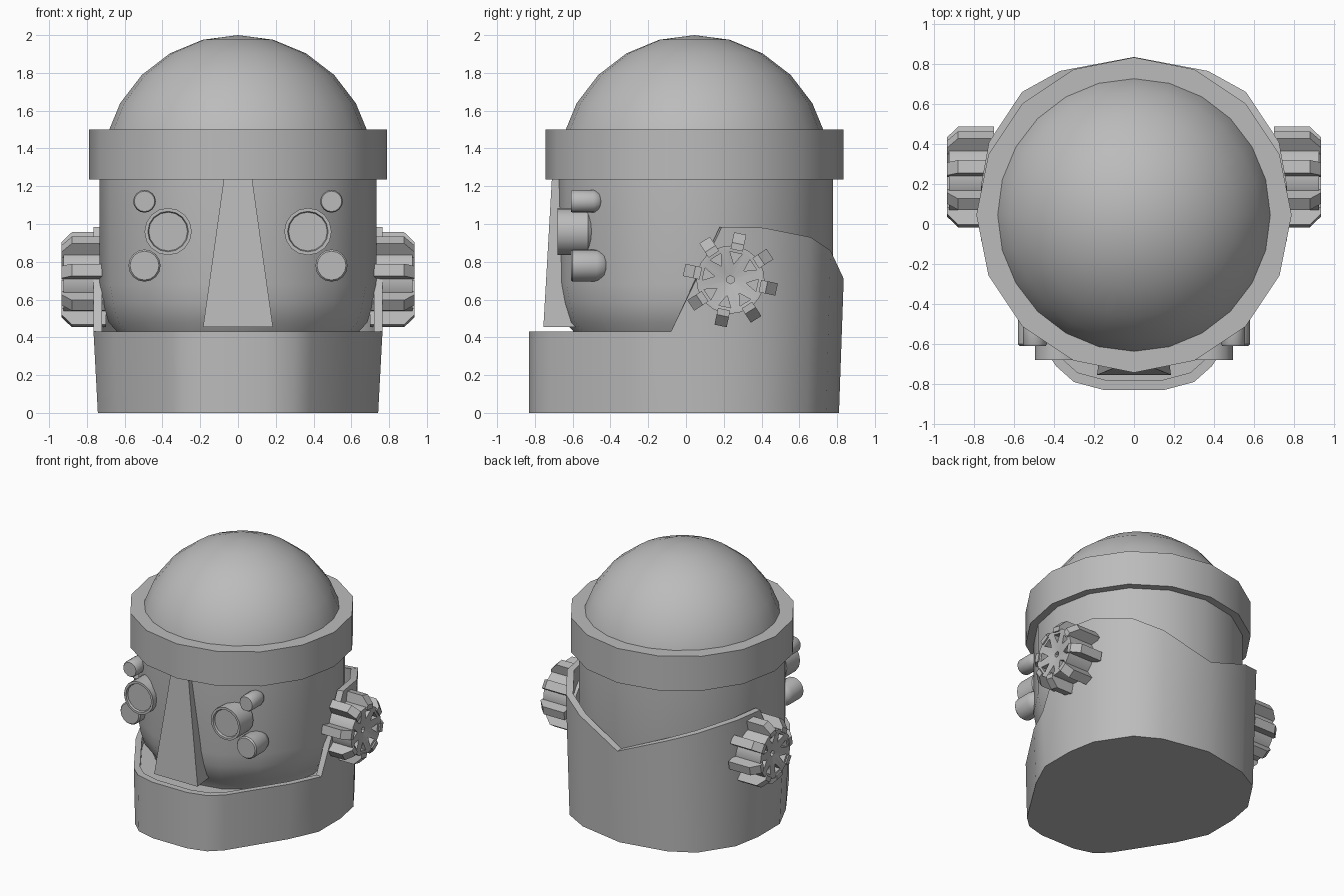
import bpy, bmesh
from math import sin, cos, pi, radians
from mathutils import Matrix, Vector

cube = bpy.data.objects.get("Cube")
if cube:
    bpy.data.objects.remove(cube, do_unlink=True)

grey = bpy.data.materials.new("plain_grey")
grey.use_nodes = True
COLOUR = (0.5, 0.5, 0.5, 1)
grey.diffuse_color = COLOUR
grey.node_tree.nodes["Principled BSDF"].inputs["Base Color"].default_value = COLOUR

CY = 0.045  # centre of the round parts in y


def finish(name, bm, matrix=Matrix(), smooth=True):
    bm.transform(matrix)
    bmesh.ops.recalc_face_normals(bm, faces=bm.faces)
    mesh = bpy.data.meshes.new(name)
    bm.to_mesh(mesh)
    bm.free()
    mesh.materials.append(grey)
    ob = bpy.data.objects.new(name, mesh)
    bpy.context.collection.objects.link(ob)
    if smooth:
        bpy.ops.object.select_all(action='DESELECT')
        ob.select_set(True)
        bpy.context.view_layer.objects.active = ob
        bpy.ops.object.shade_smooth_by_angle(angle=radians(35))
    return ob


def lathe(name, profile, segments, matrix=Matrix()):
    """Spin (radius, height) points around z; zero radii close the ends."""
    bm = bmesh.new()
    rings = []
    for r, z in profile:
        n = segments if r > 0 else 1
        rings.append([bm.verts.new((r * cos(2 * pi * i / n), r * sin(2 * pi * i / n), z))
                      for i in range(n)])
    for a, b in zip(rings, rings[1:]):
        for i in range(segments):
            j = (i + 1) % segments
            face = [a[i % len(a)], a[j % len(a)], b[j % len(b)], b[i % len(b)]]
            bm.faces.new(list(dict.fromkeys(face)))
    return finish(name, bm, matrix)


def prism(bm, bottom, top):
    """Solid between two matching outlines."""
    a, b = [[bm.verts.new(p) for p in ring] for ring in (bottom, top)]
    bm.faces.new(a)
    bm.faces.new(b)
    for i in range(len(a)):
        j = (i + 1) % len(a)
        bm.faces.new((a[i], a[j], b[j], b[i]))


# Head, brow ring and dome
centre = Matrix.Translation((0, CY, 0))
lathe("head", [(0, 0.36), (0.61, 0.36), (0.64, 0.43), (0.685, 0.48), (0.715, 0.58),
               (0.732, 0.68), (0.732, 1.3), (0, 1.3)], 16, centre)
lathe("brow_ring", [(0, 1.235), (0.788, 1.235), (0.788, 1.5), (0, 1.5)], 16, centre)
dome = [(0.72 * sin(radians(a)), 1.28 + 0.72 * cos(radians(a))) for a in range(15, 91, 15)]
lathe("dome", [(0, 2)] + dome, 24, centre)

# Jaw guard: an open cup, low in front and stepped up around the back
half = [(0.15, -0.83), (0.3, -0.79), (0.39, -0.71), (0.66, -0.3), (0.765, -0.08),
        (0.765, 0.19), (0.725, 0.41), (0.56, 0.66), (0.37, 0.765)]
rise = [0.43] * 5 + [0.985, 0.98, 0.93, 0.86]
outline = [(x, y, z) for (x, y), z in zip(half, rise)]
outline += [(0, 0.835, 0.71)] + [(-x, y, z) for x, y, z in reversed(outline)]
bm = bmesh.new()
loops = []
for sx, sy, level in ((0.97, 0.97, 0), (1, 1, None), (0.94, 0.94, None), (0.94, 0.94, 0.36)):
    ring = []
    for x, y, z in outline:
        stay = level == 0 and y < 0  # the front wall is upright
        ring.append(bm.verts.new((x * sx, y if stay else y * sy, z if level is None else level)))
    loops.append(ring)
for a, b in zip(loops, loops[1:]):
    for i in range(len(a)):
        j = (i + 1) % len(a)
        bm.faces.new((a[i], a[j], b[j], b[i]))
bm.faces.new(loops[0])
bm.faces.new(loops[-1])
finish("jaw_guard", bm)

# Nose wedge, widening and stepping forward towards the bottom
bm = bmesh.new()
prism(bm, [(-0.185, -0.755, 0.455), (0.185, -0.755, 0.455), (0.15, -0.5, 0.455), (-0.15, -0.5, 0.455)],
      [(-0.075, -0.71, 1.24), (0.075, -0.71, 1.24), (0.065, -0.5, 1.24), (-0.065, -0.5, 1.24)])
finish("nose", bm, smooth=False)

# Eyes and small lamps, on both sides
for side, s in (("left", 1), ("right", -1)):
    for name, x, z, r, front, back in (("eye", 0.37, 0.96, 0.125, 0.68, 0.5),
                                       ("upper_lamp", 0.495, 1.12, 0.06, 0.61, 0.44),
                                       ("lower_lamp", 0.495, 0.78, 0.085, 0.61, 0.405)):
        place = Matrix.Translation((s * x, 0, z)) @ Matrix.Rotation(pi / 2, 4, 'X')
        if name == "eye":
            rim = [(0, front - 0.015), (r * 0.82, front - 0.015), (r * 0.86, front),
                   (r, front), (r, back + 0.02), (r * 0.85, back), (0, back)]
        else:
            rim = [(0, front), (r * 0.9, front), (r, front - 0.01), (r, back + r * 0.8),
                   (r * 0.85, back + r * 0.35), (r * 0.5, back + r * 0.08), (0, back)]
        lathe(side + "_" + name, rim, 16, place)

# Toothed ear wheels with a dished, pierced face
TEETH = 8
for side, s in (("left", 1), ("right", -1)):
    place = (Matrix.Diagonal((s, 1, 1, 1)) @ Matrix.Translation((0, 0.235, 0.705))
             @ Matrix.Rotation(pi / 2, 4, 'Y'))
    hub = lathe(side + "_ear_hub", [(0, 0.66), (0.18, 0.66), (0.18, 0.925), (0.165, 0.925),
                                    (0, 0.895)], 24, place)
    teeth, holes = bmesh.new(), bmesh.new()
    for i in range(TEETH):
        spin = Matrix.Rotation(2 * pi * i / TEETH + radians(-57 + 180), 3, 'Z')

        def ring(points, h):
            return [spin @ Vector((x, y, h)) for x, y in points]

        w = 0.033
        box = [(0.16, -w), (0.25, -w), (0.25, w), (0.16, w)]
        tip = [(0.16, -w), (0.195, -w), (0.195, w), (0.16, w)]
        prism(teeth, ring(box, 0.7), ring(box, 0.88))
        prism(teeth, ring(box, 0.88), ring(tip, 0.935))
        triangle = [(0.085, 0.0), (0.145, -0.033), (0.145, 0.033)]
        prism(holes, ring(triangle, 0.87), ring(triangle, 0.96))
    pin = [(0.022 * cos(i * pi / 3), 0.022 * sin(i * pi / 3)) for i in range(6)]
    prism(holes, [(x, y, 0.87) for x, y in pin], [(x, y, 0.96) for x, y in pin])
    finish(side + "_ear_teeth", teeth, place, smooth=False)
    cutter = finish(side + "_ear_cutter", holes, place, smooth=False)
    cutter.hide_render = True
    cutter.hide_set(True)
    cut = hub.modifiers.new("pierced_face", 'BOOLEAN')
    cut.operation, cut.object, cut.solver = 'DIFFERENCE', cutter, 'EXACT'
